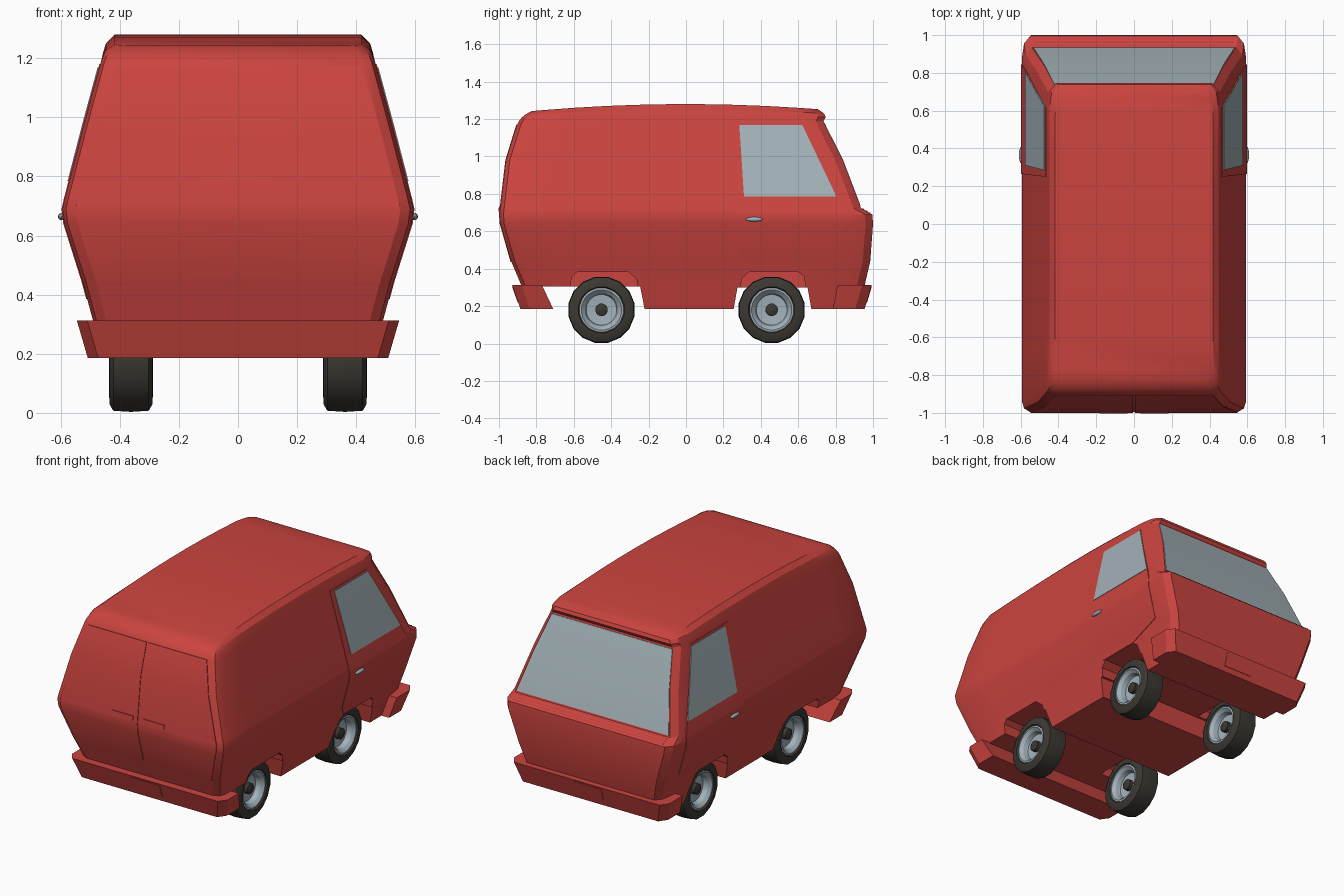
import bpy, bmesh, math
from mathutils import Vector

if "Cube" in bpy.data.objects:
    bpy.data.objects.remove(bpy.data.objects["Cube"])


def material(name, rgb):
    m = bpy.data.materials.new(name)
    m.diffuse_color = (*rgb, 1)
    m.use_nodes = True
    m.node_tree.nodes["Principled BSDF"].inputs["Base Color"].default_value = m.diffuse_color
    return m


RED = material("red paint", (0.60, 0.058, 0.05))
GLASS = material("window glass", (0.36, 0.44, 0.47))
STEEL = material("wheel steel", (0.36, 0.44, 0.49))
RUBBER = material("dark rubber", (0.045, 0.040, 0.033))


def build(name, verts, faces, mat, smooth=True):
    bm = bmesh.new()
    vs = [bm.verts.new(v) for v in verts]
    for f in faces:
        bm.faces.new([vs[i] for i in f])
    bmesh.ops.recalc_face_normals(bm, faces=bm.faces)
    me = bpy.data.meshes.new(name)
    bm.to_mesh(me)
    bm.free()
    ob = bpy.data.objects.new(name, me)
    bpy.context.collection.objects.link(ob)
    me.materials.append(mat)
    if smooth:
        smooth_edges(ob)
    return ob


def activate(ob):
    bpy.ops.object.select_all(action='DESELECT')
    ob.select_set(True)
    bpy.context.view_layer.objects.active = ob


def smooth_edges(ob):
    activate(ob)
    bpy.ops.object.shade_smooth_by_angle(angle=math.radians(28))


def loft(name, halves, mat, smooth=True):
    """Stack of closed rings, each given as its right half from rear to front."""
    n = len(halves[0])
    verts, faces = [], []
    for h in halves:
        verts += h + [(-x, y, z) for x, y, z in reversed(h)]
    m = 2 * n
    for k in range(len(halves) - 1):
        for i in range(m):
            j = (i + 1) % m
            faces.append((k*m + i, k*m + j, k*m + m + j, k*m + m + i))
    for base in (0, (len(halves) - 1) * m):
        for i in range(n - 1):
            faces.append((base + i, base + i + 1, base + m - 2 - i, base + m - 1 - i))
    return build(name, verts, faces, mat, smooth)


def prism(name, outline, x0, x1):
    n = len(outline)
    verts = [(x, y, z) for x in (x0, x1) for y, z in outline]
    faces = [tuple(range(n)), tuple(range(n, 2*n))]
    faces += [(i, (i+1) % n, n + (i+1) % n, n + i) for i in range(n)]
    return build(name, verts, faces, RED, False)


# Body levels: height, half width, rear y, front y
LEVELS = [(0.185, 0.455, -0.85, 0.93), (0.31, 0.49, -0.88, 0.955),
          (0.44, 0.525, -0.935, 0.985), (0.64, 0.588, -0.992, 1.0),
          (0.69, 0.594, -0.996, 0.996), (0.725, 0.586, -0.992, 0.935),
          (0.98, 0.52, -0.962, 0.838), (1.165, 0.47, -0.905, 0.745),
          (1.19, 0.463, -0.893, 0.735), (1.22, 0.456, -0.88, 0.747),
          (1.25, 0.447, -0.862, 0.738), (1.28, 0.417, -0.825, 0.705)]


def lerp_table(table, z, col):
    for a, b in zip(table, table[1:]):
        if z <= b[0] + 1e-9:
            t = (z - a[0]) / (b[0] - a[0])
            return a[col] + t * (b[col] - a[col])
    return table[-1][col]


def side(z): return lerp_table(LEVELS, z, 1)
def rear(z): return lerp_table(LEVELS, z, 2)
def front(z): return lerp_table(LEVELS, z, 3)


# Body shell with an arched roof
rings = []
for z, w, r, f in LEVELS:
    half = [(w - 0.045, r), (w - 0.012, r + 0.02)]
    half += [(w, r + 0.06 + (f - r - 0.18) * i / 8) for i in range(9)]
    half += [(w - 0.012, f - 0.04), (w - 0.045, f)]
    arch = max(0, z - 1.19) / 0.09 * 0.055
    rings.append([(x, y, z - arch * y * y) for x, y in half])
body = loft("van_body", rings, RED, False)

# Underbody channels and wheel wells
CHANNELS = [[(-1.2, 0.1), (-1.2, 0.305), (-0.245, 0.305), (-0.205, 0.1)],
            [(0.24, 0.1), (0.275, 0.3), (0.65, 0.3), (0.685, 0.1)]]
WELLS = [[(-0.635, 0.2), (-0.61, 0.36), (-0.58, 0.383), (-0.31, 0.383), (-0.265, 0.345), (-0.235, 0.2)],
         [(0.27, 0.2), (0.30, 0.35), (0.34, 0.383), (0.60, 0.383), (0.63, 0.36), (0.66, 0.2)]]
cutters = [prism("channel_cutter", c, -1, 1) for c in CHANNELS]
cutters += [prism("well_cutter", c, s * 0.26, s) for c in WELLS for s in (-1, 1)]
for c in cutters:
    c.hide_render = True
    mod = body.modifiers.new("cut", 'BOOLEAN')
    mod.operation = 'DIFFERENCE'
    mod.solver = 'EXACT'
    mod.object = c
    activate(body)
    bpy.ops.object.modifier_apply(modifier=mod.name)
    bpy.data.objects.remove(c)
smooth_edges(body)


def patch(name, rows, surf, axis, sign, off, mat):
    """Thin plate on a body surface; rows are (height, start, end) upwards."""
    zs = sorted({r[0] for r in rows} | {l[0] for l in LEVELS if rows[0][0] < l[0] < rows[-1][0]})
    verts, faces = [], []
    for z in zs:
        a, b = lerp_table(rows, z, 1), lerp_table(rows, z, 2)
        for d in (off, -0.003):
            p = surf(z) * (sign if axis == 'x' else 1) + sign * d
            verts += [(p, t, z) if axis == 'x' else (t, p, z) for t in (a, b)]
    for k in range(len(zs) - 1):
        o = 4 * k
        for i, j in ((0, 1), (1, 3), (3, 2), (2, 0)):
            faces.append((o + i, o + j, o + 4 + j, o + 4 + i))
    e = 4 * (len(zs) - 1)
    faces += [(0, 1, 3, 2), (e, e + 1, e + 3, e + 2)]
    return build(name, verts, faces, mat)


# Rear doors with their flush handles
for s in (-1, 1):
    patch("rear_door", [(z, s * 0.006, s * x) for z, x in
                        ((0.435, 0.47), (0.66, 0.545), (0.70, 0.548), (1.172, 0.415))],
          rear, 'y', -1, 0.004, RED)
    patch("rear_door_handle", [(0.705, s * 0.035, s * 0.183), (0.732, s * 0.035, s * 0.183)],
          rear, 'y', -1, 0.009, RED)

# Windscreen and the vent ribs below it
patch("windscreen", [(0.735, -0.532, 0.532), (1.18, -0.422, 0.422)], front, 'y', 1, 0.003, GLASS)
for z in (0.697, 0.707, 0.717):
    patch("vent_rib", [(z, -0.53, 0.53), (z + 0.004, -0.53, 0.53)], front, 'y', 1, 0.006, RED)

# Cab doors, side windows and handles
for s in (-1, 1):
    patch("cab_door", [(0.386, 0.32, 0.60), (0.45, 0.285, 0.83), (0.70, 0.265, 0.845),
                       (0.80, 0.262, 0.80), (1.18, 0.25, 0.615)], side, 'x', s, 0.003, RED)
    patch("side_window", [(0.785, 0.31, 0.805), (1.168, 0.285, 0.622)], side, 'x', s, 0.006, GLASS)
    bpy.ops.mesh.primitive_uv_sphere_add(segments=12, ring_count=8, location=(s * 0.597, 0.365, 0.664))
    h = bpy.context.object
    h.name = "cab_door_handle"
    h.scale = (0.012, 0.046, 0.012)
    h.data.materials.append(STEEL)
    smooth_edges(h)


# Bumpers with number plate panels
def bumper(name, s, top, bottom):
    """top and bottom are (height, half width, outer y, inner y)."""
    halves = [[(w, i, z), (w, o - s * 0.05, z), (w - 0.035, o, z)] for z, w, o, i in (bottom, top)]
    ob = loft(name, halves, RED)
    slope = (top[2] - bottom[2]) / (top[0] - bottom[0])
    patch("plate_panel", [(0.218, -0.1, 0.1), (0.302, -0.1, 0.1)],
          lambda z: bottom[2] + slope * (z - bottom[0]), 'y', s, 0.003, RED)
    return ob


bumper("rear_bumper", -1, (0.312, 0.545, -0.93, -0.77), (0.185, 0.508, -0.885, -0.71))
bumper("front_bumper", 1, (0.312, 0.545, 0.993, 0.81), (0.185, 0.508, 0.955, 0.785))


# Wheels: turned profiles of (offset along axle, radius)
def lathe(name, profile, centre, mat, segs=16, closed=True):
    n = len(profile)
    verts = []
    for k in range(segs):
        a = 2 * math.pi * (k + 0.5) / segs
        verts += [Vector(centre) + Vector((d, r * math.cos(a), r * math.sin(a))) for d, r in profile]
    faces = []
    for k in range(segs):
        q = (k + 1) % segs
        for i in range(n if closed else n - 1):
            j = (i + 1) % n
            faces.append((k*n + i, k*n + j, q*n + j, q*n + i))
    if not closed:
        faces += [tuple(k*n + e for k in range(segs)) for e in (0, n - 1)]
    return build(name, verts, faces, mat)


TYRE = [(-0.06, 0.115), (-0.074, 0.125), (-0.072, 0.155), (-0.06, 0.176), (0, 0.180),
        (0.06, 0.176), (0.072, 0.155), (0.074, 0.125), (0.06, 0.115)]
RIM = [(-0.066, 0.119), (-0.068, 0.108), (-0.05, 0.09), (-0.02, 0.082), (-0.015, 0.03),
       (0.015, 0.03), (0.02, 0.082), (0.05, 0.09), (0.068, 0.108), (0.066, 0.119)]
HUB = [(-0.05, 0.016), (-0.042, 0.034), (0.042, 0.034), (0.05, 0.016)]
for s in (-1, 1):
    for y in (-0.452, 0.458):
        c = (s * 0.362, y, 0.18)
        lathe("tyre", TYRE, c, RUBBER)
        lathe("wheel_rim", RIM, c, STEEL, 24)
        lathe("wheel_hub", HUB, c, RUBBER, 12, False)
